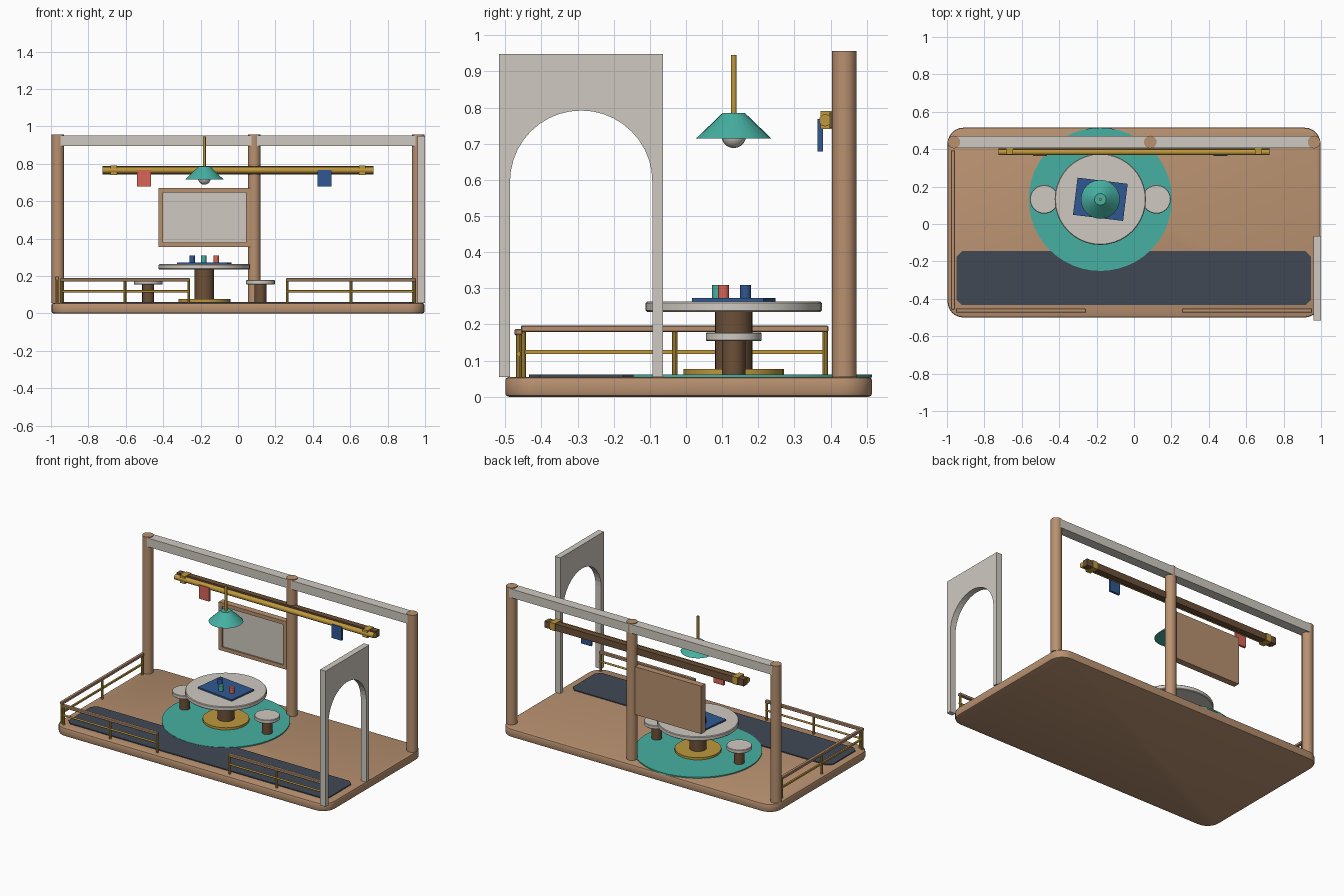
import bpy, bmesh, math
from mathutils import Matrix

cube = bpy.data.objects.get("Cube")
if cube:
    bpy.data.objects.remove(cube, do_unlink=True)


def material(name, rgb):
    # sRGB bytes to linear flat colour
    lin = [((c / 255 + 0.055) / 1.055) ** 2.4 for c in rgb] + [1.0]
    m = bpy.data.materials.new(name)
    m.use_nodes = True
    m.diffuse_color = lin
    m.node_tree.nodes["Principled BSDF"].inputs["Base Color"].default_value = lin
    return m


TAN = material("tan wood", (184, 145, 112))
STONE = material("pale stone", (207, 202, 193))
GOLD = material("brass", (190, 152, 60))
BROWN = material("dark wood", (108, 80, 56))
MINT = material("mint", (70, 176, 162))
SLATE = material("slate", (64, 73, 85))
BLUE = material("blue", (48, 88, 146))
RED = material("coral red", (216, 102, 86))


def finish(name, bm, mat, smooth=False):
    bmesh.ops.recalc_face_normals(bm, faces=bm.faces)
    mesh = bpy.data.meshes.new(name)
    bm.to_mesh(mesh)
    bm.free()
    mesh.materials.append(mat)
    ob = bpy.data.objects.new(name, mesh)
    bpy.context.collection.objects.link(ob)
    if smooth:
        bpy.ops.object.select_all(action='DESELECT')
        ob.select_set(True)
        bpy.context.view_layer.objects.active = ob
        bpy.ops.object.shade_smooth_by_angle(angle=math.radians(35))
    return ob


def box(name, mat, x, y, z, rot=0, bevel=0):
    # x, y and z are (low, high) pairs
    bm = bmesh.new()
    bmesh.ops.create_cube(bm, size=1)
    size = [b - a for a, b in (x, y, z)]
    mid = [(a + b) / 2 for a, b in (x, y, z)]
    bmesh.ops.scale(bm, vec=size, verts=bm.verts)
    if bevel:
        bmesh.ops.bevel(bm, geom=bm.edges[:], offset=bevel, segments=1, affect='EDGES')
    bmesh.ops.rotate(bm, matrix=Matrix.Rotation(rot, 3, 'Z'), verts=bm.verts)
    bmesh.ops.translate(bm, vec=mid, verts=bm.verts)
    return finish(name, bm, mat)


def round_part(name, mat, x, y, z0, z1, r0, r1=None, sides=24, bevel=0):
    bm = bmesh.new()
    bmesh.ops.create_cone(bm, cap_ends=True, segments=sides, radius1=r0,
                          radius2=r0 if r1 is None else r1, depth=z1 - z0)
    if bevel:
        rims = [e for e in bm.edges if abs(e.verts[0].co.z - e.verts[1].co.z) < 1e-5]
        bmesh.ops.bevel(bm, geom=rims, offset=bevel, segments=1, affect='EDGES')
    bmesh.ops.translate(bm, vec=(x, y, (z0 + z1) / 2), verts=bm.verts)
    return finish(name, bm, mat, True)


def rod_x(name, mat, x0, x1, y, z, r):
    bm = bmesh.new()
    bmesh.ops.create_cone(bm, cap_ends=True, segments=12, radius1=r, radius2=r, depth=x1 - x0)
    bmesh.ops.rotate(bm, matrix=Matrix.Rotation(math.pi / 2, 3, 'Y'), verts=bm.verts)
    bmesh.ops.translate(bm, vec=((x0 + x1) / 2, y, z), verts=bm.verts)
    return finish(name, bm, mat, True)


def slab(name, mat, x, y, z, corner, segments, edge=0):
    # flat plate with rounded or cut plan corners
    bm = bmesh.new()
    bmesh.ops.create_cube(bm, size=1)
    bmesh.ops.scale(bm, vec=(x[1] - x[0], y[1] - y[0], z[1] - z[0]), verts=bm.verts)
    upright = [e for e in bm.edges if abs(e.verts[0].co.z - e.verts[1].co.z) > 1e-4]
    bmesh.ops.bevel(bm, geom=upright, offset=corner, segments=segments, profile=0.5, affect='EDGES')
    if edge:
        rims = [e for e in bm.edges if abs(e.verts[0].co.z - e.verts[1].co.z) < 1e-5]
        bmesh.ops.bevel(bm, geom=rims, offset=edge, segments=2, profile=0.5, affect='EDGES')
    bmesh.ops.translate(bm, vec=[(a + b) / 2 for a, b in (x, y, z)], verts=bm.verts)
    return finish(name, bm, mat, edge > 0)


FLOOR = 0.055
CX, CY = -0.18, 0.132

# Floor, runner and round rug
slab("floor_base", TAN, (-0.997, 0.997), (-0.5, 0.515), (0, FLOOR), 0.085, 6, 0.01)
slab("floor_runner", SLATE, (-0.95, 0.946), (-0.434, -0.145), (0.053, 0.061), 0.03, 1)
round_part("round_rug", MINT, CX, CY, 0.053, 0.0622, 0.383, sides=48)

# Back posts and top beam
for side, px in (("right", -0.963), ("middle", 0.087), ("left", 0.963)):
    round_part("post_" + side, TAN, px, 0.438, FLOOR, 0.957, 0.034, sides=16)
box("top_beam", STONE, (-0.963, 0.963), (0.407, 0.471), (0.895, 0.952))

# Hanging rail with brass rod, straps and banners
box("hanging_rail", BROWN, (-0.725, 0.725), (0.397, 0.435), (0.743, 0.787))
rod_x("brass_rod", GOLD, -0.725, 0.725, 0.385, 0.765, 0.017)
for side in (-1, 1):
    mx = side * 0.665
    box("rail_strap", GOLD, (mx - 0.018, mx + 0.018), (0.372, 0.438), (0.741, 0.79))
for name, mat, bx in (("red_banner", RED, -0.503), ("blue_banner", BLUE, 0.462)):
    box(name, mat, (bx - 0.037, bx + 0.037), (0.364, 0.379), (0.678, 0.768))

# Framed board
BX0, BX1, BZ0, BZ1, RIM = -0.426, 0.066, 0.355, 0.67, 0.024
box("board_back", TAN, (BX0, BX1), (0.425, 0.45), (BZ0, BZ1))
box("board_panel", STONE, (BX0 + 0.01, BX1 - 0.01), (0.418, 0.43), (BZ0 + 0.01, BZ1 - 0.01))
for z in (BZ0, BZ1 - RIM):
    box("board_frame_rail", TAN, (BX0, BX1), (0.408, 0.43), (z, z + RIM))
for x in (BX0, BX1 - RIM):
    box("board_frame_side", TAN, (x, x + RIM), (0.408, 0.43), (BZ0, BZ1))

# Round table
round_part("table_foot", GOLD, CX, CY, 0.06, 0.077, 0.139, sides=32)
round_part("table_column", BROWN, CX, CY, 0.07, 0.238, 0.052)
round_part("table_top", STONE, CX, CY, 0.235, 0.263, 0.244, sides=40, bevel=0.004)
box("table_mat", BLUE, (CX - 0.135, CX + 0.135), (CY - 0.1, CY + 0.1), (0.262, 0.273),
    rot=math.radians(-7))
for name, mat, x, y in (("blue_cup", BLUE, -0.245, 0.165), ("mint_cup", MINT, -0.184, 0.087),
                        ("red_cup", RED, -0.116, 0.104)):
    round_part(name, mat, x, y, 0.272, 0.309, 0.015, sides=16)

# Stools
for x in (CX - 0.3, CX + 0.3):
    round_part("stool_leg", BROWN, x, CY, 0.06, 0.156, 0.032, sides=16)
    round_part("stool_seat", STONE, x, CY, 0.154, 0.178, 0.077, bevel=0.003)

# Hanging lamp
round_part("lamp_rod", GOLD, CX, CY, 0.78, 0.945, 0.008, sides=12)
shade = round_part("lamp_shade", MINT, CX, CY, 0.715, 0.785, 0.104, 0.031)
bm = bmesh.new()
bmesh.ops.create_uvsphere(bm, u_segments=16, v_segments=10, radius=0.034)
bmesh.ops.translate(bm, vec=(CX, CY, 0.722), verts=bm.verts)
finish("lamp_bulb", bm, STONE, True)

# Side archway: outline extruded along x
AY, R, SPRING, OUT = -0.29, 0.197, 0.595, 0.227
outline = [(AY - R, FLOOR), (AY - OUT, FLOOR), (AY - OUT, 0.948), (AY + OUT, 0.948),
           (AY + OUT, FLOOR), (AY + R, FLOOR)]
outline += [(AY + R * math.cos(math.pi * i / 20), SPRING + R * math.sin(math.pi * i / 20))
            for i in range(21)]
bm = bmesh.new()
face = bm.faces.new([bm.verts.new((0.96, y, z)) for y, z in outline])
ext = bmesh.ops.extrude_face_region(bm, geom=[face])
bmesh.ops.translate(bm, vec=(0.04, 0, 0),
                    verts=[g for g in ext["geom"] if isinstance(g, bmesh.types.BMVert)])
bmesh.ops.triangulate(bm, faces=[f for f in bm.faces if len(f.verts) > 4])
finish("side_archway", bm, STONE)

# Front railings, mirrored, with a gap for the entrance
for side in (-1, 1):
    lo, hi = sorted((side * 0.257, side * 0.953))
    box("front_handrail", TAN, (lo, hi), (-0.474, -0.452), (0.17, 0.188), bevel=0.003)
    rod_x("front_mid_rail", GOLD, lo, hi, -0.463, 0.118, 0.006)
    for x in (0.263, 0.605, 0.945):
        round_part("front_rail_post", GOLD, side * x, -0.463, FLOOR, 0.172, 0.008, sides=10)

# Right side railing
box("side_handrail", TAN, (-0.978, -0.957), (-0.457, 0.394), (0.179, 0.197), bevel=0.003)
box("side_mid_rail", GOLD, (-0.973, -0.962), (-0.455, 0.39), (0.119, 0.13))
for y in (-0.451, -0.031, 0.385):
    round_part("side_rail_post", GOLD, -0.967, y, FLOOR, 0.181, 0.008, sides=10)
